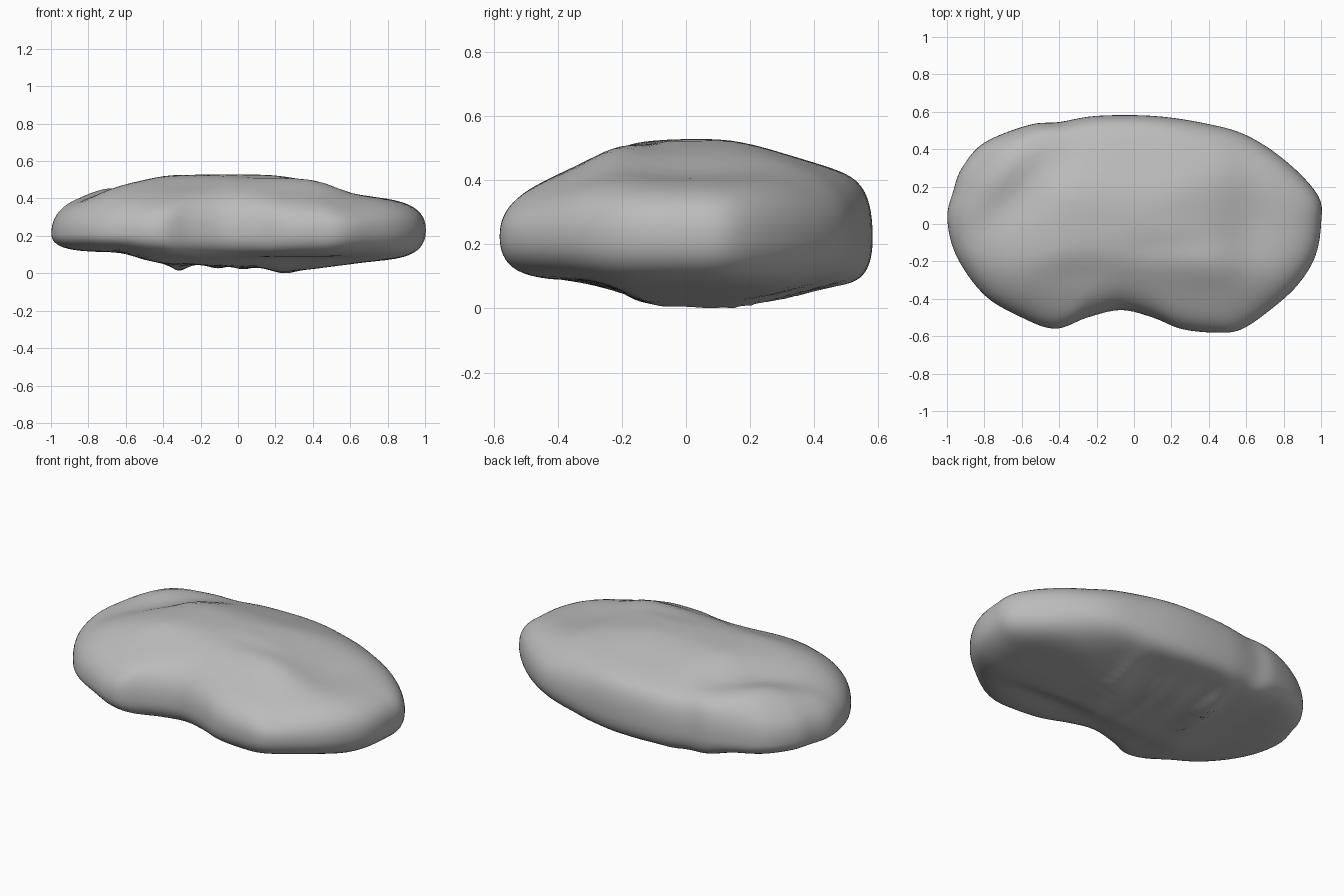
import bpy, bmesh, math
from mathutils import Vector

if "Cube" in bpy.data.objects:
    bpy.data.objects.remove(bpy.data.objects["Cube"])

OUTLINE = [(1.0, 0.0), (.985, .15), (.82, .33), (.6, .475), (.37, .54), (.1, .578), (-.2, .578),
           (-.4, .545), (-.56, .53), (-.8, .435), (-.92, .3), (-.965, .18), (-.998, .03), (-.95, -.17), (-.8, -.38),
           (-.6, -.5), (-.42, -.56), (-.25, -.5), (-.07, -.46), (.1, -.5), (.25, -.56),
           (.42, -.58), (.57, -.565), (.74, -.45), (.88, -.32), (.97, -.17)]
# Height envelopes of the upper and lower skins along x and along y
TOP_X = [(-1, .38), (-.8, .415), (-.7, .455), (-.55, .49), (-.38, .525), (0, .53), (.2, .525),
         (.45, .485), (.6, .435), (.9, .39), (1, .38)]
TOP_Y = [(-.58, .36), (-.5, .385), (-.4, .42), (-.3, .465), (-.2, .51), (-.1, .527), (.1, .53),
         (.2, .515), (.4, .455), (.5, .425), (.58, .405)]
LOW_X = [(-1, .11), (-.6, .105), (-.5, .06), (-.3, .045), (0, .03), (.1, .03), (.2, .005), (.35, .01),
         (.7, .055), (1, .075)]
LOW_Y = [(-.58, .09), (-.45, .085), (-.3, .07), (-.1, .0), (.1, .005), (.25, .03), (.4, .06), (.58, .07)]
CENTRE = Vector((0, .03))
STEPS = 5


def catmull(p0, p1, p2, p3, t):
    return .5 * (2 * p1 + (p2 - p0) * t + (2 * p0 - 5 * p1 + 4 * p2 - p3) * t * t
                 + (3 * p1 - p0 - 3 * p2 + p3) * t ** 3)


def lookup(table, v):
    v = max(table[0][0], min(table[-1][0], v))
    for (a, za), (b, zb) in zip(table, table[1:]):
        if v <= b:
            t = (v - a) / (b - a)
            return za + (zb - za) * t
    return table[-1][1]


def smooth(table, v):
    return sum(lookup(table, v + d) for d in (-.06, -.04, -.02, 0, .02, .04, .06)) / 7


def bump(x, y, cx, cy, rx, ry, turn=0):
    c, s = math.cos(turn), math.sin(turn)
    dx, dy = x - cx, y - cy
    return math.exp(-((dx * c + dy * s) / rx) ** 2 - ((dy * c - dx * s) / ry) ** 2)


def top_z(x, y):
    z = .53 - math.hypot(.53 - smooth(TOP_X, x), .53 - smooth(TOP_Y, y))
    z -= .010 * bump(x, y, .15, -.12, .18, .06)             # shallow hollow
    z -= .008 * bump(x, y, -.3, -.26, .22, .07)             # shallow groove
    z += .012 * bump(x, y, .4, -.22, .18, .1)               # low swelling
    z -= .040 * bump(x, y, -.55, .2, .3, .11, .8)           # valley inside the back left rim
    z += .022 * bump(x, y, -.76, .25, .28, .09, .9)         # back left rim
    z -= .015 * bump(x, y, .62, -.02, .15, .2)
    return z


def low_z(x, y):
    z = (smooth(LOW_X, x) ** 4 + smooth(LOW_Y, y) ** 4) ** .25 + .006
    z += .02 * bump(x, y, .35, -.27, .3, .09)               # hollow behind the front lobe
    for cx, depth in ((-.33, .04), (-.12, .015), (.02, .015), (.25, .02)):   # ridges underneath
        z -= depth * bump(x, y, cx + .15 * (y - .1), .17, .05, .24)
    return max(z, .002)


# Rounded kidney outline
pts = [Vector(p) for p in OUTLINE]
n = len(pts)
ring = [catmull(pts[i - 1], pts[i], pts[(i + 1) % n], pts[(i + 2) % n], k / STEPS)
        for i in range(n) for k in range(STEPS)]

# Rings from the top pole, round the rim, to the bottom pole
scales = [.06, .13, .2, .27, .34, .41, .48, .55, .62, .68, .74, .79, .84, .88, .91, .935, .955,
          .97, .982, .99, .996, .999]
levels = [(s, 1) for s in scales] + [(1, 0)] + [(s, -1) for s in reversed(scales)]


def point(p, s, side):
    q = CENTRE + (p - CENTRE) * s
    d = (p - CENTRE).normalized() if s else Vector((0, 0))
    mid = .22 + .01 * q.x
    power = 12.5 + 3.5 * d.y + d.x                          # back wall steeper than the front
    power -= 8 * max(0, d.x * .75 + d.y * .66) ** 10        # softer back right shoulder
    edge = (1 - s ** power) ** .45
    skin = top_z(q.x, q.y) if side > 0 else low_z(q.x, q.y)
    return (q.x, q.y, mid + (skin - mid) * edge)


bm = bmesh.new()
loops = [[bm.verts.new(point(p, s, side)) for p in ring] for s, side in levels]
for a, b in zip(loops, loops[1:]):
    for i in range(len(ring)):
        j = (i + 1) % len(ring)
        bm.faces.new((a[i], b[i], b[j], a[j]))
for loop, side in ((loops[0], 1), (loops[-1], -1)):
    pole = bm.verts.new(point(CENTRE, 0, side))
    for i in range(len(ring)):
        bm.faces.new((pole, loop[i], loop[(i + 1) % len(ring)]))
bmesh.ops.recalc_face_normals(bm, faces=bm.faces)
for f in bm.faces:
    f.smooth = True

mesh = bpy.data.meshes.new("stone")
bm.to_mesh(mesh)
bm.free()
stone = bpy.data.objects.new("stone", mesh)
bpy.context.collection.objects.link(stone)
grey = bpy.data.materials.new("grey")
grey.diffuse_color = (.5, .5, .5, 1)
grey.use_nodes = True
grey.node_tree.nodes["Principled BSDF"].inputs["Base Color"].default_value = grey.diffuse_color
mesh.materials.append(grey)
